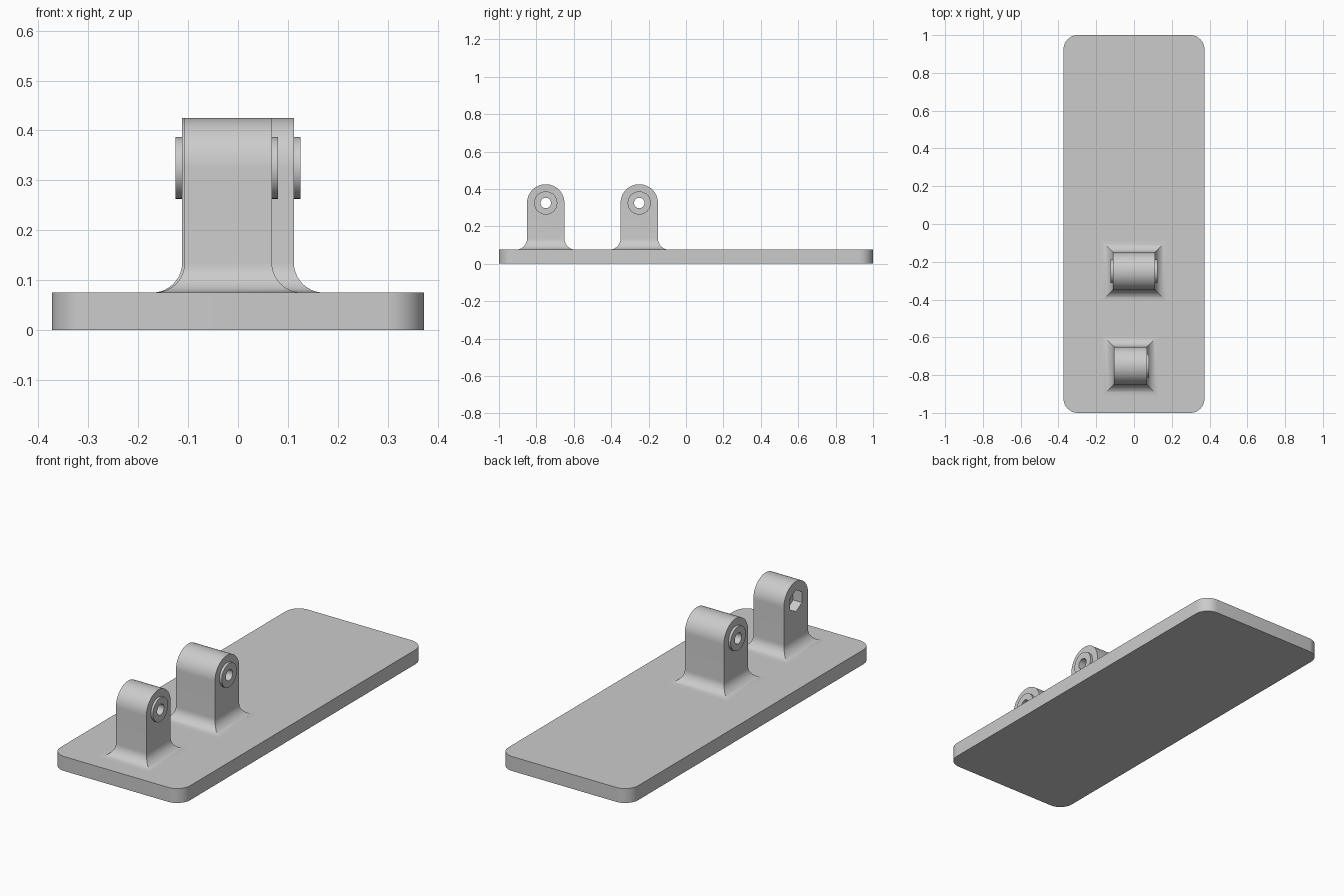
import bpy, bmesh, math

if "Cube" in bpy.data.objects:
    bpy.data.objects.remove(bpy.data.objects["Cube"], do_unlink=True)

grey = bpy.data.materials.new("light_grey")
grey.use_nodes = True
colour = (0.6, 0.6, 0.6, 1)
grey.diffuse_color = colour
grey.node_tree.nodes["Principled BSDF"].inputs["Base Color"].default_value = colour

BASE_TOP = 0.075
FILLET = 0.06
HALF = 0.1        # half depth of a lug, also its top radius
PIN_Z = 0.325     # height of the pin axis


def activate(obj):
    bpy.ops.object.select_all(action='DESELECT')
    obj.select_set(True)
    bpy.context.view_layer.objects.active = obj


def finish(bm, name):
    bmesh.ops.recalc_face_normals(bm, faces=bm.faces)
    mesh = bpy.data.meshes.new(name)
    bm.to_mesh(mesh)
    bm.free()
    mesh.materials.append(grey)
    obj = bpy.data.objects.new(name, mesh)
    bpy.context.collection.objects.link(obj)
    return obj


def smooth(obj):
    activate(obj)
    bpy.ops.object.shade_smooth_by_angle(angle=math.radians(30))


def prism(name, x0, x1, y, radius, sides):
    """Bar along x, with a corner pointing up."""
    bm = bmesh.new()
    ring = [bm.verts.new((x0, y + radius * math.sin(a), PIN_Z + radius * math.cos(a)))
            for a in (math.tau * i / sides for i in range(sides))]
    face = bm.faces.new(ring)
    new = bmesh.ops.extrude_face_region(bm, geom=[face])["geom"]
    bmesh.ops.translate(bm, vec=(x1 - x0, 0, 0),
                        verts=[v for v in new if isinstance(v, bmesh.types.BMVert)])
    return finish(bm, name)


def boolean(obj, tool, operation):
    tool.hide_render = True
    mod = obj.modifiers.new("cut", 'BOOLEAN')
    mod.operation, mod.object, mod.solver = operation, tool, 'EXACT'
    activate(obj)
    bpy.ops.object.modifier_apply(modifier=mod.name)
    bpy.data.objects.remove(tool, do_unlink=True)


def lug(name, x0, x1, y):
    """Round-topped block with a flared, mitred foot."""
    bm = bmesh.new()
    steps = 10
    # Offsets and heights of the concave foot, starting just inside the base
    levels = [(FILLET, BASE_TOP - 0.01)]
    for i in range(steps + 1):
        a = math.pi / 2 * i / steps
        levels.append((FILLET * (1 - math.sin(a)), BASE_TOP + FILLET * (1 - math.cos(a))))
    rings = [[bm.verts.new((x, yy, z)) for x, yy in
              ((x0 - o, y - HALF - o), (x1 + o, y - HALF - o),
               (x1 + o, y + HALF + o), (x0 - o, y + HALF + o))] for o, z in levels]
    bm.faces.new(rings[0])
    for low, high in zip(rings, rings[1:]):
        for i in range(4):
            j = (i + 1) % 4
            bm.faces.new((low[i], low[j], high[j], high[i]))
    # Upright body and half-round top
    top = rings[-1]
    arc = [math.pi * i / 32 for i in range(33)]
    sides = []
    for x, start, end in ((x0, top[0], top[3]), (x1, top[1], top[2])):
        curve = [bm.verts.new((x, y - HALF * math.cos(a), PIN_Z + HALF * math.sin(a)))
                 for a in arc]
        sides.append([start] + curve + [end])
        bm.faces.new(sides[-1])
    left, right = sides
    for i in range(len(left) - 1):
        bm.faces.new((left[i], right[i], right[i + 1], left[i + 1]))
    return finish(bm, name)


# Base plate with rounded corners
bm = bmesh.new()
bmesh.ops.create_cube(bm, size=1)
bmesh.ops.scale(bm, vec=(0.746, 2, BASE_TOP), verts=bm.verts)
bmesh.ops.translate(bm, vec=(0, 0, BASE_TOP / 2), verts=bm.verts)
uprights = [e for e in bm.edges if abs(e.verts[0].co.z - e.verts[1].co.z) > 0.01]
bmesh.ops.bevel(bm, geom=uprights, offset=0.075, segments=12, profile=0.5, affect='EDGES')
smooth(finish(bm, "base_plate"))

# Rear lug has a boss on both sides, front lug has one boss and a nut pocket
for name, x0, x1, y, boss0, boss1 in (
        ("rear_lug", -0.112, 0.112, -0.25, -0.125, 0.125),
        ("front_lug", -0.107, 0.068, -0.75, 0.0, 0.08)):
    part = lug(name, x0, x1, y)
    boolean(part, prism("boss_tool", boss0, boss1, y, 0.062, 48), 'UNION')
    boolean(part, prism("pin_hole_tool", -0.3, 0.3, y, 0.028, 32), 'DIFFERENCE')
    if name == "front_lug":
        boolean(part, prism("nut_pocket_tool", -0.3, x0 + 0.05, y, 0.056, 6), 'DIFFERENCE')
    smooth(part)
